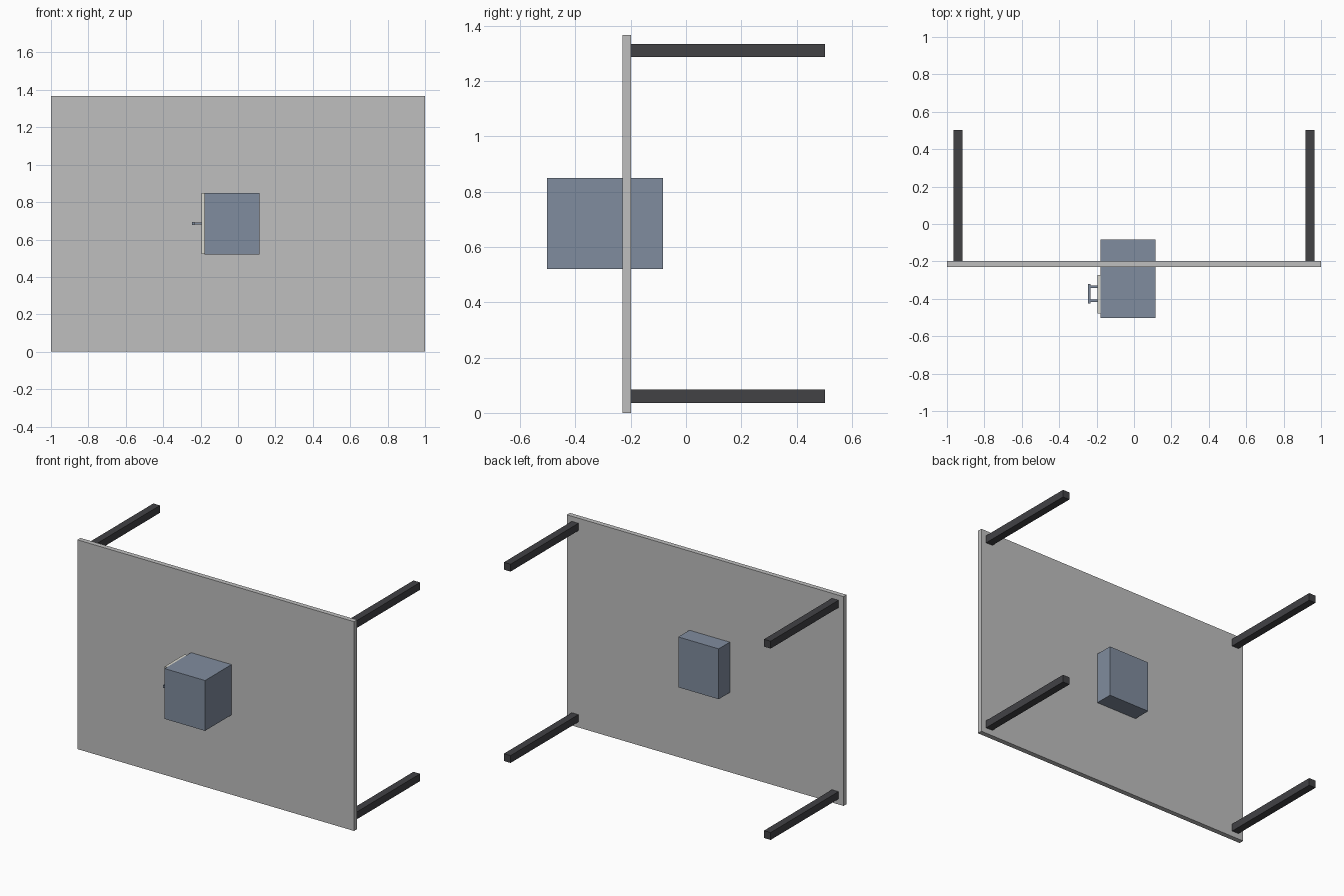
import bpy

cube = bpy.data.objects.get("Cube")
if cube:
    bpy.data.objects.remove(cube, do_unlink=True)


def material(name, r, g, b):
    m = bpy.data.materials.new(name)
    m.use_nodes = True
    m.diffuse_color = (r, g, b, 1)
    m.node_tree.nodes["Principled BSDF"].inputs["Base Color"].default_value = (r, g, b, 1)
    return m


def box(name, mat, x, y, z):
    """Box spanning the (low, high) pairs x, y and z."""
    spans = (x, y, z)
    bpy.ops.mesh.primitive_cube_add(size=1, location=[(a + b) / 2 for a, b in spans])
    ob = bpy.context.object
    ob.name = name
    ob.scale = [b - a for a, b in spans]
    bpy.ops.object.transform_apply(location=False, rotation=False, scale=True)
    ob.data.materials.append(mat)
    return ob


grey = material("light grey", 0.52, 0.52, 0.52)
dark = material("charcoal", 0.054, 0.054, 0.06)
blue = material("slate blue", 0.216, 0.262, 0.342)
ivory = material("ivory", 0.70, 0.69, 0.62)

# Upright board
box("board", grey, (-1, 1), (-0.23, -0.198), (0, 1.367))

# Four legs near the corners
for side, cx in (("left", 0.94), ("right", -0.94)):
    for level, cz in (("upper", 1.31), ("lower", 0.06)):
        box(f"{level}_{side}_leg", dark, (cx - 0.024, cx + 0.024),
            (-0.198, 0.503), (cz - 0.024, cz + 0.024))

# Cabinet passing through the board
box("cabinet", blue, (-0.178, 0.114), (-0.503, -0.083), (0.521, 0.85))

# Door panel on the cabinet side
box("door", ivory, (-0.195, -0.178), (-0.478, -0.272), (0.523, 0.85))

# Handle: grip bar on two posts
box("handle_grip", blue, (-0.246, -0.233), (-0.425, -0.32), (0.677, 0.694))
for name, cy in (("front", -0.41), ("back", -0.335)):
    box(f"handle_{name}_post", blue, (-0.233, -0.195),
        (cy - 0.006, cy + 0.006), (0.68, 0.691))
